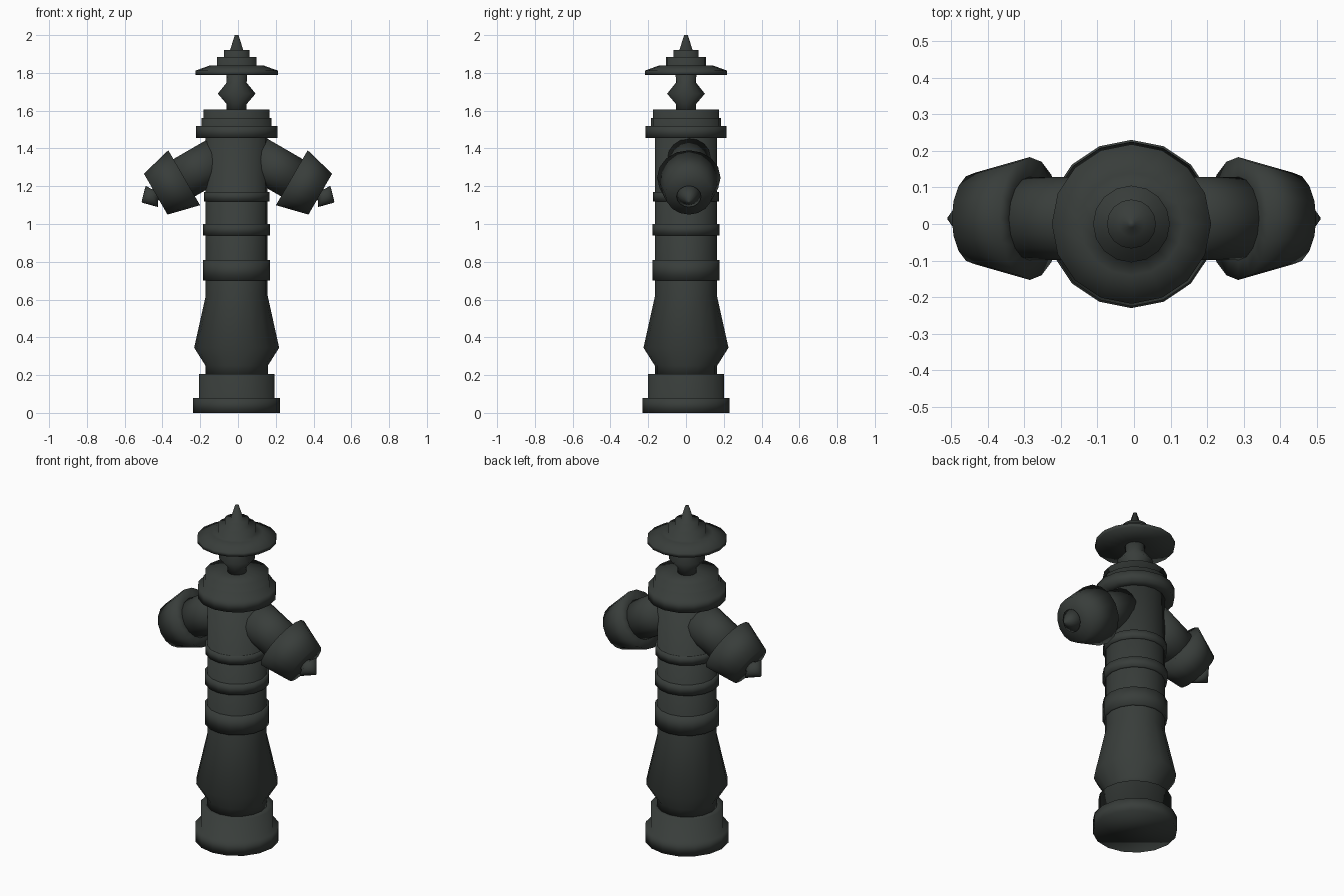
import bpy, bmesh
from math import cos, sin, pi, radians
from mathutils import Matrix, Vector

if "Cube" in bpy.data.objects:
    bpy.data.objects.remove(bpy.data.objects["Cube"])

SIDES = 16

iron = bpy.data.materials.new("dark_iron")
iron.diffuse_color = (0.04, 0.047, 0.043, 1)
iron.use_nodes = True
iron.node_tree.nodes["Principled BSDF"].inputs["Base Color"].default_value = iron.diffuse_color


def lathe(name, profile, matrix):
    """Closed solid of revolution from (radius, height) points, capped at both ends."""
    bm = bmesh.new()
    rings = [[bm.verts.new((r * cos(2 * pi * i / SIDES), r * sin(2 * pi * i / SIDES), z))
              for i in range(SIDES)] for r, z in profile]
    for a, b in zip(rings, rings[1:]):
        for i in range(SIDES):
            j = (i + 1) % SIDES
            bm.faces.new((a[i], a[j], b[j], b[i]))
    bm.faces.new(rings[0][::-1])
    bm.faces.new(rings[-1])
    bm.transform(matrix)
    bmesh.ops.recalc_face_normals(bm, faces=bm.faces)
    for f in bm.faces:
        f.smooth = True
    me = bpy.data.meshes.new(name)
    bm.to_mesh(me)
    bm.free()
    me.materials.append(iron)
    ob = bpy.data.objects.new(name, me)
    bpy.context.collection.objects.link(ob)
    return ob


# Upright parts, stacked on one slightly offset axis
column = Matrix.Translation((-0.007, 0, 0))
upright = {
    "base": [(.23, 0), (.23, .08), (.20, .08), (.20, .207), (.165, .207)],
    "barrel": [(.165, .20), (.165, .25), (.225, .345), (.164, .62), (.164, 1.46)],
    "lower_band": [(.16, .70), (.177, .70), (.177, .81), (.16, .81)],
    "middle_band": [(.16, .94), (.177, .94), (.177, 1.0), (.16, 1.0)],
    "upper_band": [(.16, 1.12), (.174, 1.12), (.174, 1.17), (.16, 1.17)],
    "flange": [(.16, 1.455), (.215, 1.455), (.215, 1.52), (.185, 1.52),
               (.185, 1.56), (.175, 1.56), (.175, 1.605), (.05, 1.605)],
    "neck": [(.053, 1.60), (.053, 1.635), (.10, 1.69), (.053, 1.748), (.055, 1.795)],
    "hat": [(.05, 1.79), (.218, 1.79), (.218, 1.812), (.14, 1.84), (.105, 1.84),
            (.105, 1.885), (.067, 1.885), (.067, 1.92), (.035, 1.92), (.01, 2.0)],
}
for name, profile in upright.items():
    lathe(name, profile, column)

# Outlets, angled down on both sides; heights run along the outlet axis
for side, s in (("right", 1), ("left", -1)):
    axis = Vector((s * cos(radians(30)), 0, -sin(radians(30))))
    place = Matrix.Translation((s * .285, .015, 1.245)) @ axis.to_track_quat('Z', 'Y').to_matrix().to_4x4()
    lathe(side + "_outlet_pipe", [(.114, -.22), (.114, .05)], place)
    lathe(side + "_outlet_cap", [(.11, 0), (.168, 0), (.125, .174), (.03, .174)], place)
    lathe(side + "_outlet_nut", [(.035, .165), (.035, .18), (.065, .198), (.004, .258)], place)
